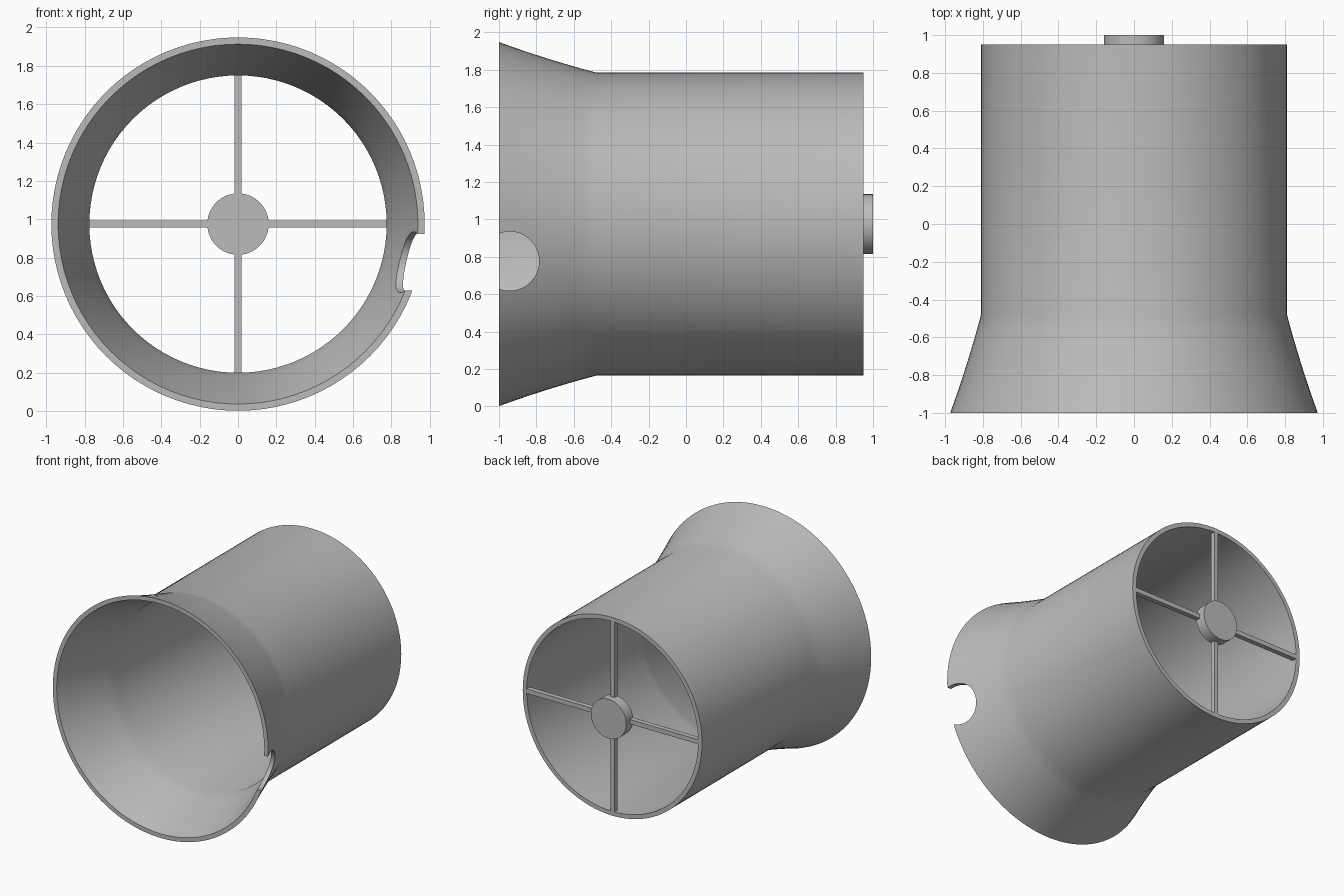
import bpy, bmesh, math
from mathutils import Matrix, Vector

if "Cube" in bpy.data.objects:
    bpy.data.objects.remove(bpy.data.objects["Cube"])

AXIS_Z = 0.975      # height of the horizontal axis
SEGMENTS = 96
WALL = 0.035
FLARE_Y, BACK_Y = -0.48, 0.95
TUBE_R, MOUTH_R = 0.81, 0.973

grey = bpy.data.materials.new("plain grey")
grey.use_nodes = True
colour = (0.5, 0.5, 0.5, 1)
grey.diffuse_color = colour
grey.node_tree.nodes["Principled BSDF"].inputs["Base Color"].default_value = colour


def finish(name, bm):
    bmesh.ops.recalc_face_normals(bm, faces=bm.faces)
    mesh = bpy.data.meshes.new(name)
    bm.to_mesh(mesh)
    bm.free()
    mesh.materials.append(grey)
    obj = bpy.data.objects.new(name, mesh)
    bpy.context.collection.objects.link(obj)
    return obj


def activate(obj):
    bpy.ops.object.select_all(action='DESELECT')
    obj.select_set(True)
    bpy.context.view_layer.objects.active = obj


def smooth(obj):
    activate(obj)
    bpy.ops.object.shade_smooth_by_angle(angle=math.radians(30))


def lathe(name, profile):
    """Spin a closed (radius, y) profile around the horizontal axis."""
    bm = bmesh.new()
    rings = []
    for i in range(SEGMENTS):
        a = math.tau * i / SEGMENTS
        rings.append([bm.verts.new((r * math.cos(a), y, AXIS_Z + r * math.sin(a)))
                      for r, y in profile])
    n = len(profile)
    for i, ring in enumerate(rings):
        after = rings[(i + 1) % SEGMENTS]
        for j in range(n):
            k = (j + 1) % n
            bm.faces.new((ring[j], after[j], after[k], ring[k]))
    return finish(name, bm)


def cylinder(name, radius, depth, centre, axis):
    bm = bmesh.new()
    turn = Vector((0, 0, 1)).rotation_difference(Vector(axis)).to_matrix().to_4x4()
    bmesh.ops.create_cone(bm, cap_ends=True, segments=64, radius1=radius, radius2=radius,
                          depth=depth, matrix=Matrix.Translation(centre) @ turn)
    return finish(name, bm)


# Flared tube: gently curved bell mouth running into a straight barrel
outer = []
for i in range(7):
    t = i / 6
    bend = 0.84 * t + 0.16 * t * t
    outer.append((TUBE_R + (MOUTH_R - TUBE_R) * bend, FLARE_Y - (1 + FLARE_Y) * t))
outer.insert(0, (TUBE_R, BACK_Y))
inner = [(r - WALL, y) for r, y in reversed(outer)]
tube = lathe("flared_tube", outer + inner)

# Round notch in the left side of the mouth
cutter = cylinder("notch_cutter", 0.158, 0.9, (0.95, -0.943, 0.777), (1, 0, 0))
cutter.hide_render = True
cut = tube.modifiers.new("notch", 'BOOLEAN')
cut.operation = 'DIFFERENCE'
cut.solver = 'EXACT'
cut.object = cutter
activate(tube)
bpy.ops.object.modifier_apply(modifier=cut.name)
bpy.data.objects.remove(cutter)
smooth(tube)

# Hub disc at the back
hub = cylinder("hub", 0.16, 0.09, (0, 0.955, AXIS_Z), (0, 1, 0))
smooth(hub)

# Four spokes joining hub and barrel
for i, side in enumerate(("left", "top", "right", "bottom")):
    bm = bmesh.new()
    place = (Matrix.Translation((0, 0.93, AXIS_Z))
             @ Matrix.Rotation(-i * math.pi / 2, 4, 'Y')
             @ Matrix.Translation((0.455, 0, 0))
             @ Matrix.Diagonal((0.67, 0.04, 0.037, 1)))
    bmesh.ops.create_cube(bm, size=1, matrix=place)
    finish(side + "_spoke", bm)
